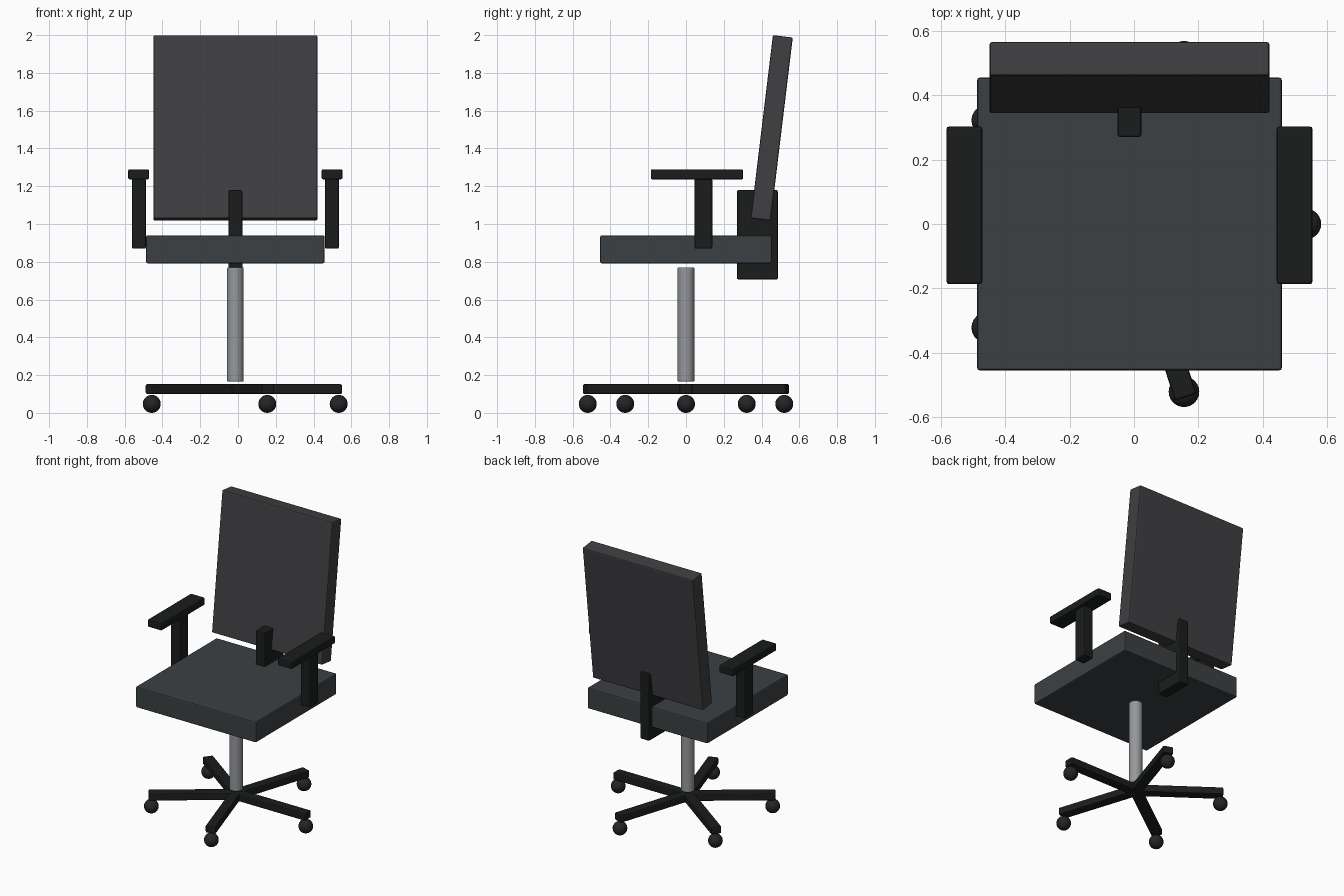
import bpy
from math import radians, cos, sin, tau
from mathutils import Matrix

if "Cube" in bpy.data.objects:
    bpy.data.objects.remove(bpy.data.objects["Cube"])

CX = -0.014  # the chair's axis; one castor reaches further to the right


def material(name, r, g, b):
    m = bpy.data.materials.new(name)
    m.diffuse_color = (r, g, b, 1)
    m.use_nodes = True
    m.node_tree.nodes["Principled BSDF"].inputs["Base Color"].default_value = m.diffuse_color
    return m


FABRIC = material("seat_fabric", 0.045, 0.051, 0.055)
BACK = material("back_fabric", 0.05, 0.05, 0.054)
PLASTIC = material("black_plastic", 0.011, 0.012, 0.012)
RUBBER = material("castor_rubber", 0.018, 0.018, 0.02)
STEEL = material("steel", 0.3, 0.31, 0.33)


def finish(name, mat, bevel=0.0):
    ob = bpy.context.object
    ob.name = name
    ob.data.materials.append(mat)
    if bevel:
        mod = ob.modifiers.new("soft_edges", "BEVEL")
        mod.width = bevel
        mod.segments = 2
    return ob


def box(name, size, loc, mat, rot=(0, 0, 0), bevel=0.008):
    bpy.ops.mesh.primitive_cube_add(size=1, location=loc, rotation=rot)
    ob = finish(name, mat, bevel)
    ob.data.transform(Matrix.Diagonal((*size, 1)))
    return ob


# Seat cushion, tilted backrest and the bracket joining them
box("seat", (0.945, 0.908, 0.148), (CX, 0, 0.866), FABRIC)
box("backrest", (0.868, 0.106, 0.977), (CX, 0.454, 1.5085), BACK,
    rot=(radians(-6.9), 0, 0))
box("back_bracket", (0.074, 0.217, 0.473), (CX, 0.378, 0.943), PLASTIC)

# Armrests on both sides
for side, s in (("left", -1), ("right", 1)):
    box(f"{side}_arm_post", (0.074, 0.094, 0.372),
        (CX + s * 0.511, 0.092, 1.055), PLASTIC)
    box(f"{side}_arm_pad", (0.111, 0.489, 0.053),
        (CX + s * 0.512, 0.058, 1.263), PLASTIC)

# Gas column
bpy.ops.mesh.primitive_cylinder_add(vertices=32, radius=0.044, depth=0.605,
                                    location=(CX, 0, 0.468))
finish("gas_column", STEEL, 0.005)
bpy.ops.object.shade_smooth_by_angle(angle=radians(35))

# Five-spoke base with ball castors
for i in range(5):
    a = i * tau / 5
    box(f"base_spoke_{i + 1}", (0.565, 0.07, 0.052),
        (CX + 0.2825 * cos(a), 0.2825 * sin(a), 0.126), PLASTIC, rot=(0, 0, a))
    bpy.ops.mesh.primitive_uv_sphere_add(
        segments=24, ring_count=16, radius=0.0475,
        location=(CX + 0.547 * cos(a), 0.547 * sin(a), 0.0475))
    finish(f"castor_{i + 1}", RUBBER)
    bpy.ops.object.shade_smooth_by_angle(angle=radians(35))
